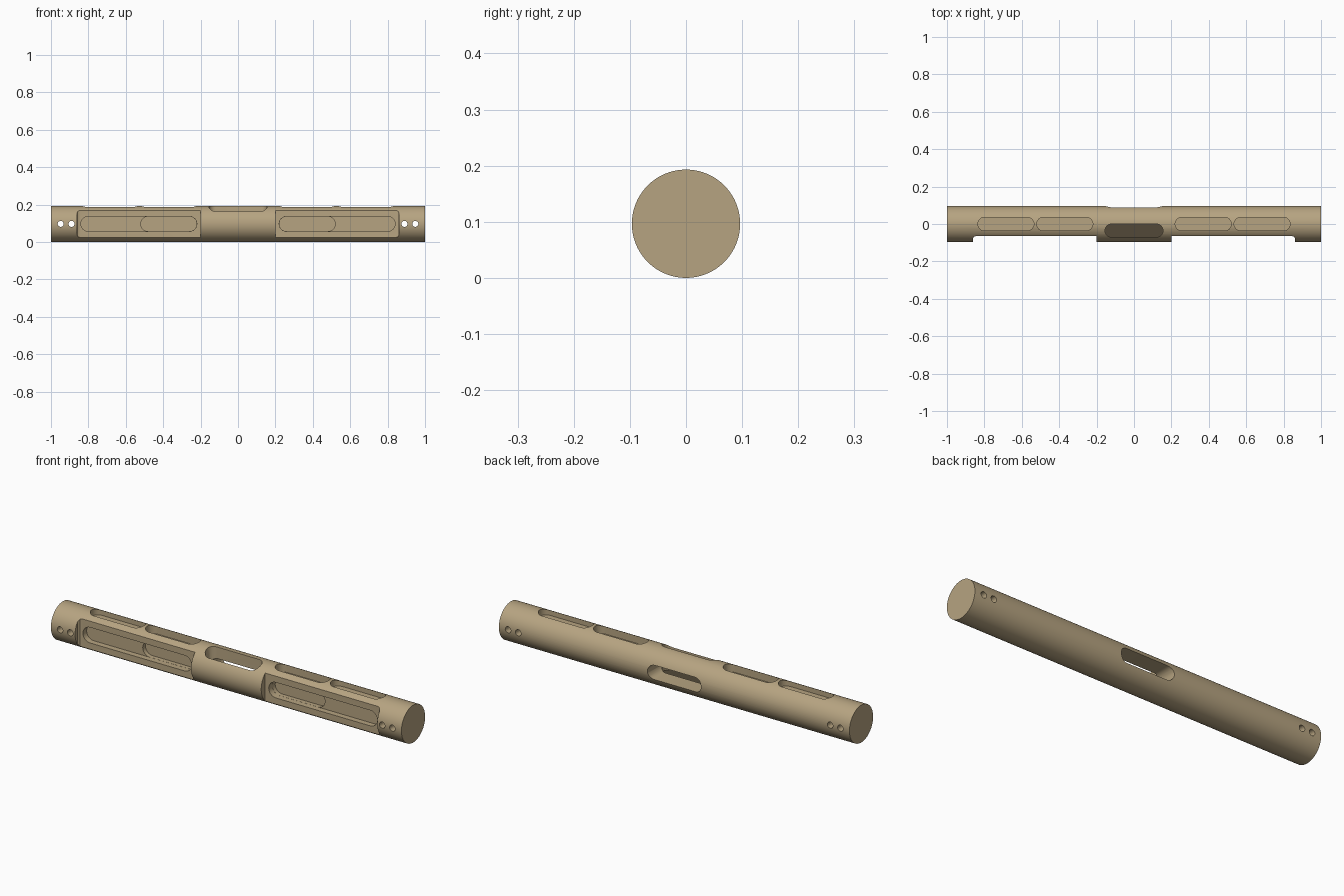
import bpy, bmesh, math

if "Cube" in bpy.data.objects:
    bpy.data.objects.remove(bpy.data.objects["Cube"])

R = 0.0965          # bar radius
ZC = R              # height of the bar axis


def material(name, rgb):
    m = bpy.data.materials.new(name)
    m.diffuse_color = (*rgb, 1)
    m.use_nodes = True
    m.node_tree.nodes["Principled BSDF"].inputs["Base Color"].default_value = m.diffuse_color
    return m


tan = material("tan", (0.47, 0.37, 0.22))
dark = material("dark_brown", (0.085, 0.066, 0.04))


def prism(name, outline, axis, lo, hi):
    """Closed prism: outline is (x, other) pairs, extruded along axis."""
    place = {"x": lambda u, v, w: (w, u, v),
             "y": lambda u, v, w: (u, w, v),
             "z": lambda u, v, w: (u, v, w)}[axis]
    bm = bmesh.new()
    a = [bm.verts.new(place(u, v, lo)) for u, v in outline]
    b = [bm.verts.new(place(u, v, hi)) for u, v in outline]
    bm.faces.new(a)
    bm.faces.new(b)
    n = len(a)
    for i in range(n):
        j = (i + 1) % n
        bm.faces.new((a[i], a[j], b[j], b[i]))
    bmesh.ops.recalc_face_normals(bm, faces=bm.faces)
    me = bpy.data.meshes.new(name)
    bm.to_mesh(me)
    bm.free()
    me.materials.append(tan)
    ob = bpy.data.objects.new(name, me)
    bpy.context.collection.objects.link(ob)
    return ob


def circle(cu, cv, r, n):
    return [(cu + r * math.cos(2 * math.pi * i / n),
             cv + r * math.sin(2 * math.pi * i / n)) for i in range(n)]


def stadium(x0, x1, v, r, n=12):
    """Round-ended slot outline from x0 to x1, centred on v."""
    pts = []
    for c, start in ((x1 - r, -math.pi / 2), (x0 + r, math.pi / 2)):
        for i in range(n + 1):
            t = start + math.pi * i / n
            pts.append((c + r * math.cos(t), v + r * math.sin(t)))
    return pts


# Round bar
bar = prism("slotted_bar", circle(0, ZC, R, 96), "x", -1, 1)

cutters = []


def cut(outline, axis, lo, hi):
    cutters.append(prism("cutter", outline, axis, lo, hi))


for s in (-1, 1):
    # Flat on the front, with a sloped outer end
    xs = sorted
    flat = [(0.2, -0.12), (0.2, -0.064), (0.845, -0.064),
            (0.855, -0.068), (0.862, -0.078), (0.862, -0.12)]
    cut([(s * x, y) for x, y in flat], "z", -0.05, 0.25)

    # Stepped slot in the front flat, and two slots along the top
    for x0, x1, axis, v, r, lo, hi in (
            (0.22, 0.84, "y", ZC, 0.040, -0.15, -0.034),
            (0.2205, 0.52, "y", ZC, 0.0395, -0.15, -0.012),
            (0.22, 0.52, "z", 0.0, 0.036, 0.148, 0.25),
            (0.535, 0.835, "z", 0.0, 0.036, 0.160, 0.25)):
        a, b = sorted((s * x0, s * x1))
        cut(stadium(a, b, v, r), axis, lo, hi)

    # Cross holes near the end
    for x in (0.89, 0.948):
        cut(circle(s * x, ZC, 0.016, 24), "y", -0.2, 0.2)

# Central opening: upper slot meeting a slot through the back
cut(stadium(-0.155, 0.155, -0.035, 0.035), "z", 0.045, 0.25)
cut(stadium(-0.153, 0.153, ZC, 0.037), "y", -0.05, 0.2)

# Apply all cuts in turn
for c in cutters:
    c.hide_render = True
    mod = bar.modifiers.new("cut", "BOOLEAN")
    mod.operation = "DIFFERENCE"
    mod.solver = "EXACT"
    mod.object = c
deps = bpy.context.evaluated_depsgraph_get()
deps.update()
result = bpy.data.meshes.new_from_object(bar.evaluated_get(deps))
bar.modifiers.clear()
bar.data = result
for c in cutters:
    bpy.data.objects.remove(c)

# Tan bar, dark floor in the central upper slot
result.materials.clear()
result.materials.append(tan)
result.materials.append(dark)
for p in result.polygons:
    floor = p.normal.z > 0.95 and abs(p.center.x) < 0.16 and 0.04 < p.center.z < 0.05
    p.material_index = 1 if floor else 0

bpy.ops.object.select_all(action="DESELECT")
bar.select_set(True)
bpy.context.view_layer.objects.active = bar
bpy.ops.object.shade_smooth_by_angle(angle=math.radians(30))
